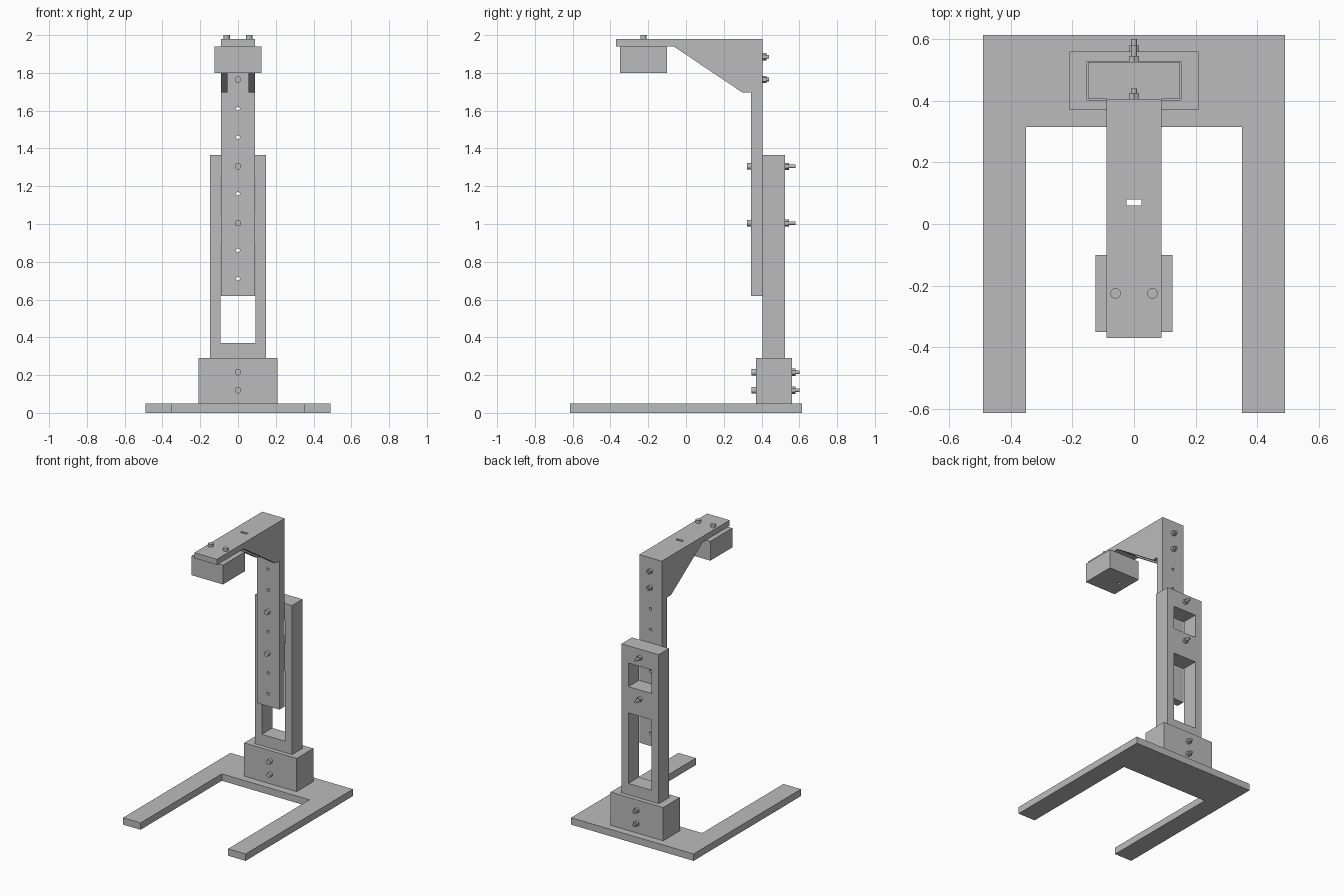
import bpy
import bmesh
from math import pi
from mathutils import Matrix, Vector

cube = bpy.data.objects.get("Cube")
if cube:
    bpy.data.objects.remove(cube, do_unlink=True)

grey = bpy.data.materials.new("plain grey")
grey.use_nodes = True
grey.diffuse_color = (0.5, 0.5, 0.5, 1)
grey.node_tree.nodes["Principled BSDF"].inputs["Base Color"].default_value = (0.5, 0.5, 0.5, 1)


def finish(name, bm, smooth=False):
    bmesh.ops.recalc_face_normals(bm, faces=bm.faces)
    mesh = bpy.data.meshes.new(name)
    bm.to_mesh(mesh)
    bm.free()
    mesh.materials.append(grey)
    ob = bpy.data.objects.new(name, mesh)
    bpy.context.collection.objects.link(ob)
    if smooth:
        activate(ob)
        bpy.ops.object.shade_smooth_by_angle()
    return ob


def activate(ob):
    bpy.ops.object.select_all(action='DESELECT')
    ob.select_set(True)
    bpy.context.view_layer.objects.active = ob


def add_box(bm, x, y, z):
    """Box spanning the (low, high) ranges."""
    mid = Vector([(a + b) / 2 for a, b in (x, y, z)])
    size = [b - a for a, b in (x, y, z)]
    bmesh.ops.create_cube(bm, size=1, matrix=Matrix.Translation(mid) @ Matrix.Diagonal((*size, 1)))


def add_rod(bm, start, end, radius, sides=20):
    """Cylinder between two points."""
    a, b = Vector(start), Vector(end)
    turn = (b - a).to_track_quat('Z', 'Y').to_matrix().to_4x4()
    bmesh.ops.create_cone(bm, cap_ends=True, segments=sides, radius1=radius, radius2=radius,
                          depth=(b - a).length, matrix=Matrix.Translation((a + b) / 2) @ turn)


def box(name, x, y, z):
    bm = bmesh.new()
    add_box(bm, x, y, z)
    return finish(name, bm)


def prism(name, outline, offset):
    """Outline of 3D points swept along an offset."""
    bm = bmesh.new()
    face = bm.faces.new([bm.verts.new(p) for p in outline])
    moved = bmesh.ops.extrude_face_region(bm, geom=[face])["geom"]
    bmesh.ops.translate(bm, vec=offset, verts=[v for v in moved if isinstance(v, bmesh.types.BMVert)])
    if not face.is_valid or len([f for f in bm.faces if len(f.verts) == len(outline)]) < 2:
        bm.faces.new([v for v in bm.verts][:len(outline)])
    return finish(name, bm)


def cut(ob, bm):
    """Subtract the cutter shapes from the part."""
    cutter = finish("cutter", bm)
    cutter.hide_render = True
    mod = ob.modifiers.new("cut", 'BOOLEAN')
    mod.operation = 'DIFFERENCE'
    mod.solver = 'EXACT'
    mod.object = cutter
    activate(ob)
    bpy.ops.object.modifier_apply(modifier=mod.name)
    bpy.data.objects.remove(cutter, do_unlink=True)


def bolt(name, z, front, back, tip):
    """Round head in front, hexagonal nut and shaft end behind."""
    bm = bmesh.new()
    add_rod(bm, (0, front - 0.022, z), (0, front, z), 0.017)
    add_rod(bm, (0, front - 0.005, z), (0, tip, z), 0.0095)
    add_rod(bm, (0, back, z), (0, back + 0.02, z), 0.019, 6)
    finish(name, bm, True)


# U-shaped foot
prism("base_plate", [(-.49, -.613, 0), (-.35, -.613, 0), (-.35, .315, 0), (.35, .315, 0),
                     (.35, -.613, 0), (.49, -.613, 0), (.49, .613, 0), (-.49, .613, 0)], (0, 0, .05))

# Socket block holding the column
socket = box("socket_block", (-.21, .21), (.37, .56), (.05, .29))
bm = bmesh.new()
add_box(bm, (-.152, .152), (.402, .528), (.08, .4))
cut(socket, bm)

# Column with two windows
column = box("column", (-.148, .148), (.405, .525), (.08, 1.365))
bm = bmesh.new()
for low, high in ((.37, .88), (1.07, 1.24)):
    add_box(bm, (-.093, .093), (.3, .6), (low, high))
cut(column, bm)

# Adjustable upright with cantilever arm and sloping cheeks
profile = [(-.37, 1.98), (.405, 1.98), (.405, .62), (.345, .62),
           (.345, 1.695), (.3, 1.695), (-.065, 1.94), (-.37, 1.94)]
arm = prism("upright_and_arm", [(-.09, y, z) for y, z in profile], (.18, 0, 0))
bm = bmesh.new()
add_box(bm, (-.055, .055), (-.06, .345), (1.6, 1.94))
cut(arm, bm)
bm = bmesh.new()
add_box(bm, (-.025, .025), (.06, .08), (1.9, 2.1))
for step in (0, 1, 3, 5, 6):
    z = .71 + .15 * step
    add_rod(bm, (0, .3, z), (0, .45, z), .01, 16)
cut(arm, bm)

# Head block under the arm, with two holes from below
head = box("head_block", (-.125, .125), (-.35, -.1), (1.8, 1.94))
bm = bmesh.new()
for x in (-.06, .06):
    add_rod(bm, (x, -.225, 1.75), (x, -.225, 1.87), .01, 16)
cut(head, bm)

# Bolts
for i, z in enumerate((.12, .215)):
    bolt(f"socket_bolt_{i + 1}", z, .37, .56, .6)
for i, z in enumerate((1.005, 1.305)):
    bolt(f"column_bolt_{i + 1}", z, .345, .525, .58)
for i, z in enumerate((1.765, 1.885)):
    bolt(f"arm_bolt_{i + 1}", z, .345, .405, .44)
for side, x in (("right", -.06), ("left", .06)):
    bm = bmesh.new()
    add_rod(bm, (x, -.225, 1.97), (x, -.225, 2), .017)
    finish(f"head_bolt_{side}", bm, True)
